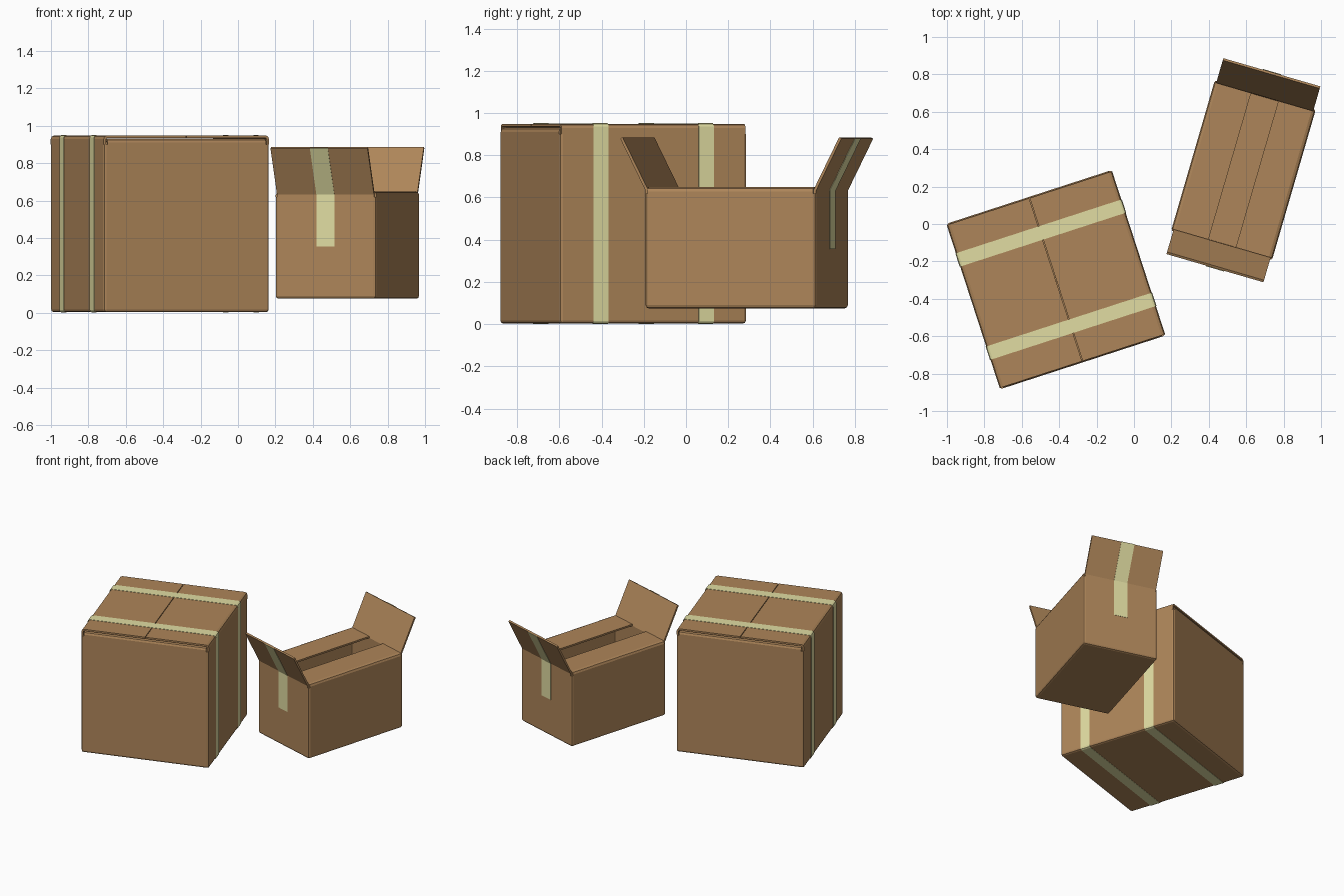
import bpy, bmesh, math

if "Cube" in bpy.data.objects:
    bpy.data.objects.remove(bpy.data.objects["Cube"])


def material(name, rgb):
    m = bpy.data.materials.new(name)
    m.diffuse_color = (*rgb, 1)
    m.use_nodes = True
    m.node_tree.nodes["Principled BSDF"].inputs["Base Color"].default_value = m.diffuse_color
    return m


CARD = material("cardboard", (0.42, 0.235, 0.1))
TAPE = material("packing_tape", (0.75, 0.72, 0.36))
T = 0.013   # board thickness
R = 0.015   # fold radius


def finish(bm, name, mat, place, thickness, offset):
    me = bpy.data.meshes.new(name)
    bm.to_mesh(me)
    bm.free()
    me.materials.append(mat)
    ob = bpy.data.objects.new(name, me)
    bpy.context.collection.objects.link(ob)
    x, y, angle = place
    ob.location = (x, y, 0)
    ob.rotation_euler.z = math.radians(angle)
    mod = ob.modifiers.new("board", 'SOLIDIFY')
    mod.thickness = thickness
    mod.offset = offset
    mod.use_even_offset = True


def shell(name, hx, hy, z0, z1, place):
    """Open-topped box with rounded folds and real wall thickness."""
    bm = bmesh.new()
    bmesh.ops.create_cube(bm, size=2)
    for v in bm.verts:
        v.co = (v.co.x * hx, v.co.y * hy, z1 if v.co.z > 0 else z0)
    bm.normal_update()
    top = [f for f in bm.faces if f.normal.z > 0.9]
    bmesh.ops.delete(bm, geom=top, context='FACES_ONLY')
    folds = [e for e in bm.edges if len(e.link_faces) == 2]
    bmesh.ops.bevel(bm, geom=folds, offset=R, segments=2, profile=0.5,
                    affect='EDGES')
    bm.normal_update()
    finish(bm, name, CARD, place, T, -1)


def strip(name, path, axis, w0, w1, mat, place, thickness=T, closed=False):
    """Sheet swept across w0..w1 from a path in the (x,z) or (y,z) plane."""
    bm = bmesh.new()
    rows = []
    for u, z in path:
        rows.append([bm.verts.new((u, w, z) if axis == 0 else (w, u, z))
                     for w in (w0, w1)])
    pairs = list(zip(rows, rows[1:]))
    if closed:
        pairs.append((rows[-1], rows[0]))
    for a, b in pairs:
        bm.faces.new((a[0], a[1], b[1], b[0]))
    bm.normal_update()
    finish(bm, name, mat, place, thickness, 0)


def fold(o, z, su=1, sz=1):
    """Rounded corner points at (o, z)."""
    return [(su * o, z - sz * R), (su * (o - 0.3 * R), z - sz * 0.3 * R),
            (su * (o - R), z)]


# Large closed box
BIG = (-0.4175, -0.2975, 18)
H = 0.465
shell("large_box_body", H, H, 0.003, 0.90, BIG)
for s, side in ((1, "a"), (-1, "b")):
    o = H - T / 2
    # outer flaps meet at the centre seam, inner flaps lie beneath
    outer = [(s * o, 0.90)] + fold(o, 0.942, s) + [(s * 0.002, 0.942)]
    strip("large_box_outer_flap_" + side, outer, 0, -0.458, 0.458, CARD, BIG)
    inner = [(s * o, 0.90)] + fold(o, 0.924, s) + [(s * 0.01, 0.924)]
    strip("large_box_inner_flap_" + side, inner, 1, -0.445, 0.445, CARD, BIG)
    # tape wrapped right around the box
    t = H + 0.002
    ring = (fold(t, 0.9505) + fold(t, 0.9505, -1)[::-1]
            + fold(t, 0.001, -1, -1) + fold(t, 0.001, 1, -1)[::-1])
    strip("large_box_tape_" + side, ring, 0, s * 0.262 - 0.0375,
          s * 0.262 + 0.0375, TAPE, BIG, 0.002, True)

# Small open box
SMALL = (0.585, 0.2875, -16.2)
HX, HY = 0.281, 0.421
shell("small_box_body", HX, HY, 0.075, 0.62, SMALL)
for s, side in ((1, "back"), (-1, "front")):
    # long flaps folded flat with a gap between them
    o = HX - T / 2
    flat = [(s * o, 0.62)] + fold(o, 0.642, s) + [(s * 0.076, 0.642)]
    strip("small_box_long_flap_" + ("right" if s > 0 else "left"), flat, 0,
          -0.408, 0.408, CARD, SMALL)
    # end flaps standing open
    o = HY - T / 2
    up = [(s * o, 0.62), (s * o, 0.635), (s * (o + 0.125), 0.882)]
    strip("small_box_end_flap_" + side, up, 1, -0.27, 0.27, CARD, SMALL)
    # tape on the end wall and outside of the flap
    t = HY + 0.002
    run = [(s * t, 0.355), (s * t, 0.633), (s * (t + 0.125), 0.880)]
    strip("small_box_tape_" + side, run, 1, -0.05, 0.05, TAPE, SMALL, 0.002)
